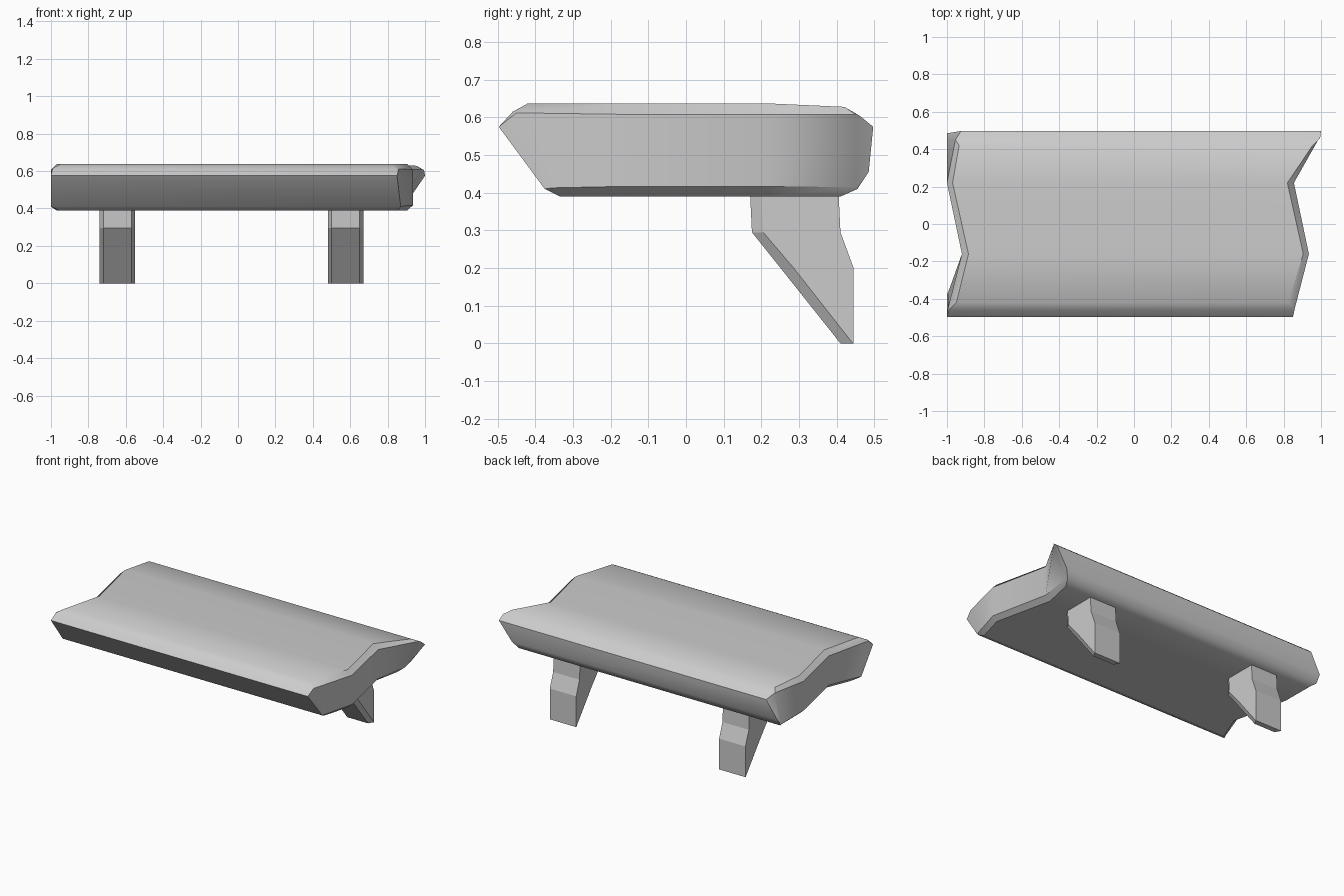
import bpy, bmesh

if "Cube" in bpy.data.objects:
    bpy.data.objects.remove(bpy.data.objects["Cube"])


def loft(name, rings, smooth=None):
    """Skin equal-length rings; each ring lists its left side, then its right side reversed."""
    bm = bmesh.new()
    loops = [[bm.verts.new(p) for p in ring] for ring in rings]
    n = len(loops[0])
    for a, b in zip(loops, loops[1:]):
        for k in range(n):
            j = (k + 1) % n
            bm.faces.new((a[k], a[j], b[j], b[k]))
    for loop in (loops[0], loops[-1]):
        for k in range(n // 2 - 1):
            bm.faces.new((loop[k], loop[k + 1], loop[n - 2 - k], loop[n - 1 - k]))
    bmesh.ops.recalc_face_normals(bm, faces=bm.faces)
    mesh = bpy.data.meshes.new(name)
    bm.to_mesh(mesh)
    bm.free()
    obj = bpy.data.objects.new(name, mesh)
    bpy.context.collection.objects.link(obj)
    if smooth:
        bpy.context.view_layer.objects.active = obj
        obj.select_set(True)
        bpy.ops.object.shade_smooth_by_angle(angle=smooth)
        obj.select_set(False)
    return obj


# Broken slab: stations front to back, each with four levels (y, z, left x, right x) top to bottom
stations = [
    [(-.46, .615, -.99, .84), (-.497, .575, -1, .85), (-.375, .41, -1, .87), (-.335, .39, -.96, .855)],
    [(-.42, .637, -.95, .825), (-.45, .612, -.995, .86), (-.355, .413, -.99, .88), (-.32, .39, -.955, .86)],
    [(-.16, .637, -.885, .905), (-.16, .608, -.92, .935), (-.16, .417, -.92, .935), (-.16, .39, -.89, .905)],
    [(.22, .637, -.97, .82), (.22, .608, -1, .855), (.22, .417, -1, .855), (.22, .39, -.97, .82)],
    [(.42, .628, -.935, .955), (.45, .608, -.955, .985), (.45, .415, -1, .89), (.41, .39, -.97, .86)],
    [(.46, .605, -.925, .995), (.497, .575, -.925, 1), (.485, .455, -1, .915), (.455, .41, -1, .885)],
]
rings = []
for levels in stations:
    left = [(xl, y, z) for y, z, xl, xr in levels]
    right = [(xr, y, z) for y, z, xl, xr in levels]
    rings.append(left + right[::-1])
loft("stone_slab", rings, smooth=0.6)

# Tapered support brackets: (z, front y, chamfer y, back y), lofted upwards
leg_levels = [(0, .41, .443, .445), (.2, .251, .286, .445),
              (.295, .175, .205, .41), (.40, .17, .20, .405)]
for side, cx in (("left", -.645), ("right", .575)):
    rings = []
    for z, yf, yc, yb in leg_levels:
        half = [(.075, yf), (.095, yc), (.095, yb)]
        rings.append([(cx - w, y, z) for w, y in half] +
                     [(cx + w, y, z) for w, y in half[::-1]])
    loft(side + "_support", rings)
